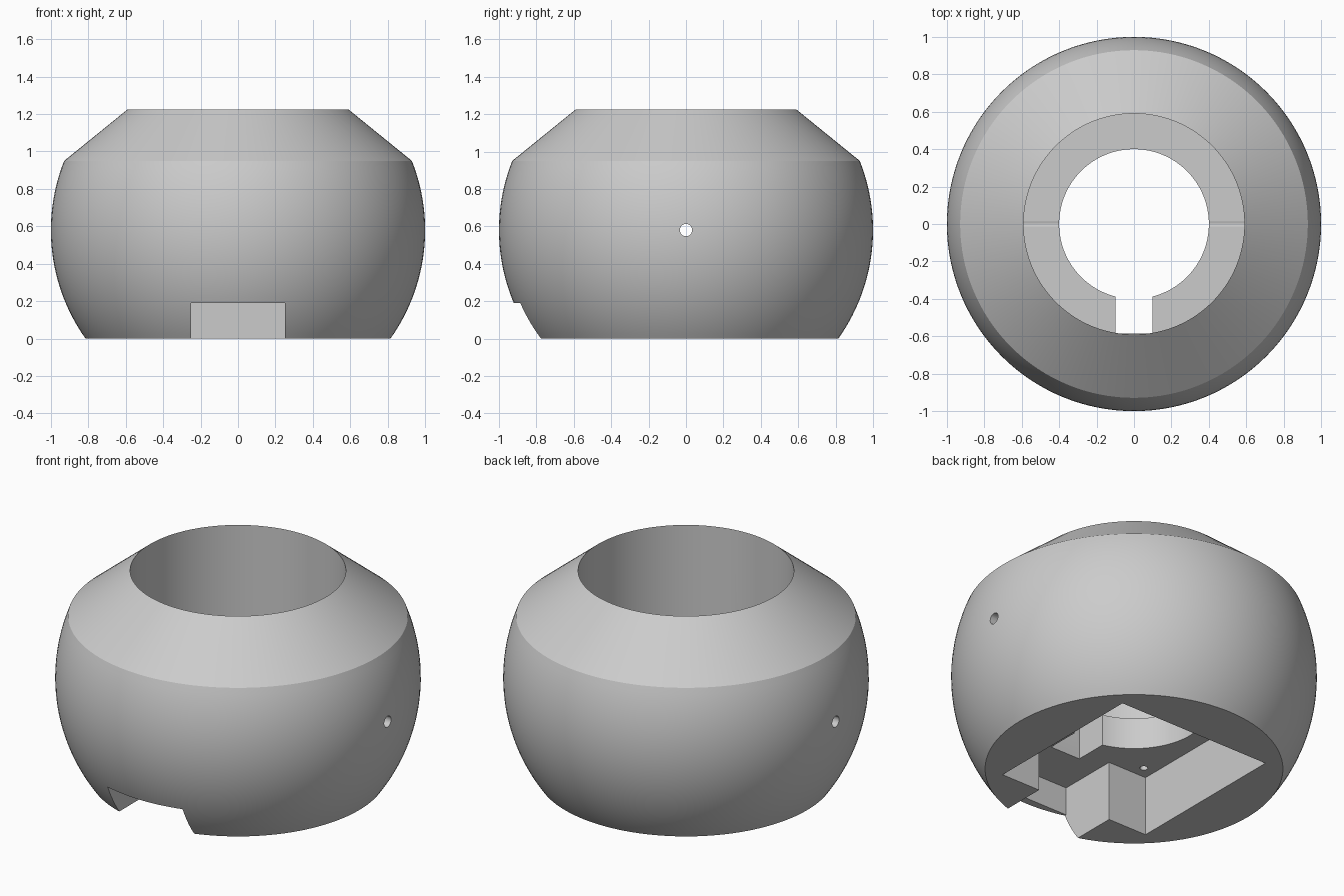
import bpy, bmesh, math
from mathutils import Matrix, Vector

cube = bpy.data.objects.get("Cube")
if cube:
    bpy.data.objects.remove(cube, do_unlink=True)

CENTRE, HEIGHT = 0.58, 1.225       # sphere centre and total height
SHOULDER, LEDGE, ROOF = 0.95, 0.55, 0.36
BORE, HOLE = 0.59, 0.40
SEGMENTS = 128

grey = bpy.data.materials.new("plain grey")
grey.use_nodes = True
colour = (0.6, 0.6, 0.6, 1)
grey.diffuse_color = colour
grey.node_tree.nodes["Principled BSDF"].inputs["Base Color"].default_value = colour


def finish(bm, name):
    bmesh.ops.recalc_face_normals(bm, faces=bm.faces[:])
    mesh = bpy.data.meshes.new(name)
    bm.to_mesh(mesh)
    bm.free()
    mesh.materials.append(grey)
    obj = bpy.data.objects.new(name, mesh)
    bpy.context.collection.objects.link(obj)
    return obj


def lathe(name, profile):
    """Revolve a closed (radius, z) outline around the z axis."""
    bm = bmesh.new()
    rings = []
    for i in range(SEGMENTS):
        a = math.tau * i / SEGMENTS
        rings.append([bm.verts.new((r * math.cos(a), r * math.sin(a), z)) for r, z in profile])
    n = len(profile)
    for i, ring in enumerate(rings):
        after = rings[(i + 1) % SEGMENTS]
        for j in range(n):
            k = (j + 1) % n
            bm.faces.new((ring[j], after[j], after[k], ring[k]))
    return finish(bm, name)


def box(name, low, high):
    low, high = Vector(low), Vector(high)
    bm = bmesh.new()
    bmesh.ops.create_cube(bm, size=1, matrix=Matrix.Translation((low + high) / 2)
                          @ Matrix.Diagonal((*(high - low), 1)))
    return finish(bm, name)


def rod(name, radius, length, place, turn=0):
    bm = bmesh.new()
    bmesh.ops.create_cone(bm, cap_ends=True, segments=24, radius1=radius, radius2=radius,
                          depth=length,
                          matrix=Matrix.Translation(place) @ Matrix.Rotation(turn, 4, "Y"))
    return finish(bm, name)


# Round shell: spherical side, conical shoulder, stepped bore
low_angle = math.asin(-CENTRE)
high_angle = math.asin(SHOULDER - CENTRE)
steps = 28
profile = []
for i in range(steps + 1):
    a = low_angle + (high_angle - low_angle) * i / steps
    profile.append((math.cos(a), CENTRE + math.sin(a)))
profile += [(BORE, HEIGHT), (BORE, LEDGE), (HOLE, LEDGE), (HOLE, 0)]
shell = lathe("round_shell", profile)

# Underside pocket, front channel and notch, ledge slot, pin holes
cutters = [
    box("square_pocket", (-0.51, -0.51, -0.2), (0.51, 0.51, ROOF)),
    box("front_channel", (-0.25, -0.875, -0.2), (0.25, -0.45, ROOF)),
    box("front_notch", (-0.25, -1.2, -0.2), (0.25, -0.45, 0.19)),
    box("ledge_slot", (-0.1, -0.585, 0.1), (0.1, -0.3, 0.7)),
    rod("side_hole", 0.033, 3, (0, 0, CENTRE), math.pi / 2),
]
for x in (-0.436, 0.436):
    for y in (-0.436, 0.436):
        cutters.append(rod("screw_hole", 0.022, 0.3, (x, y, ROOF)))

bpy.ops.object.select_all(action="DESELECT")
bpy.context.view_layer.objects.active = shell
shell.select_set(True)
for cutter in cutters:
    cutter.hide_render = True
    mod = shell.modifiers.new(cutter.name, "BOOLEAN")
    mod.operation = "DIFFERENCE"
    mod.solver = "EXACT"
    mod.object = cutter
    bpy.ops.object.modifier_apply(modifier=mod.name)
    bpy.data.objects.remove(cutter, do_unlink=True)

bpy.ops.object.shade_smooth_by_angle(angle=math.radians(20))
